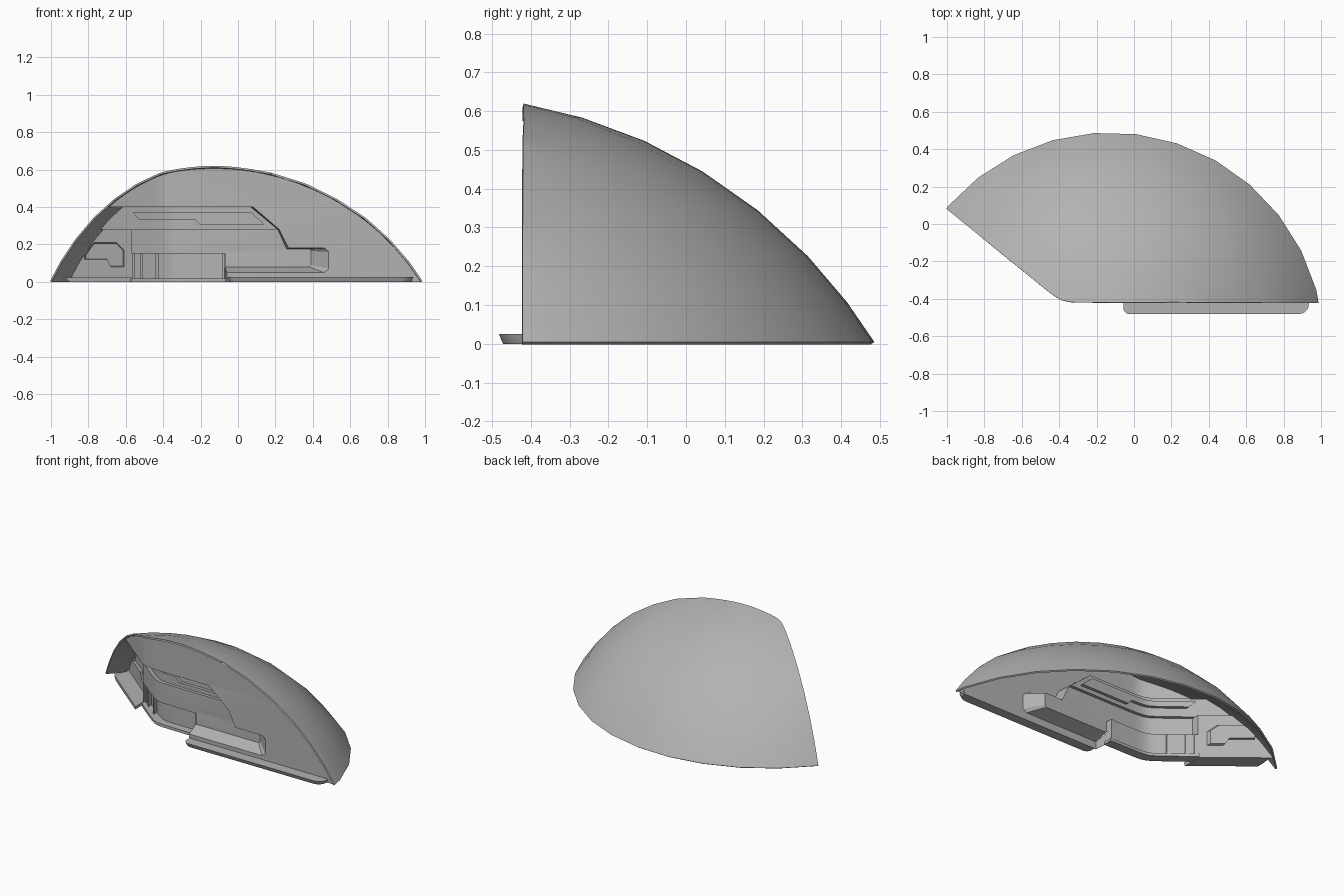
import bpy, bmesh, math
from mathutils import Vector
from mathutils.geometry import tessellate_polygon

if "Cube" in bpy.data.objects:
    bpy.data.objects.remove(bpy.data.objects["Cube"])

C = Vector((-0.13, -0.657, -0.709))   # dome sphere centre
R = 1.35
GREY = bpy.data.materials.new("grey")
GREY.diffuse_color = (0.45, 0.45, 0.45, 1)
GREY.use_nodes = True
GREY.node_tree.nodes["Principled BSDF"].inputs["Base Color"].default_value = GREY.diffuse_color


def bend(x, d):
    """y of the facade at front-view x, set back by depth d (flat front + slanted left)."""
    a, b = -0.42 + d, 0.08 - 0.817 * (x + 1) + 1.29 * d
    return (a + b + math.sqrt((a - b) ** 2 + 0.03 ** 2)) / 2 - 0.002


def dome_z(x, d):
    y = bend(x, d)
    return math.sqrt(max((R - .013) ** 2 - (x - C.x) ** 2 - (y - C.y) ** 2, 0)) + C.z


def left(z, d):
    """x where a wall at depth d meets the dome at height z, left side."""
    lo, hi = -1.0, -0.2
    for _ in range(30):
        m = (lo + hi) / 2
        lo, hi = (m, hi) if dome_z(m, d) < z else (lo, m)
    return lo


def finish(name, bm, thickness=0):
    me = bpy.data.meshes.new(name)
    bm.to_mesh(me)
    bm.free()
    me.materials.append(GREY)
    ob = bpy.data.objects.new(name, me)
    bpy.context.collection.objects.link(ob)
    for o in bpy.context.selected_objects:
        o.select_set(False)
    bpy.context.view_layer.objects.active = ob
    ob.select_set(True)
    if thickness:
        sol = ob.modifiers.new("thickness", 'SOLIDIFY')
        sol.thickness, sol.offset = thickness, -1
        bpy.ops.object.modifier_apply(modifier=sol.name)
    bpy.ops.object.shade_smooth_by_angle(angle=math.radians(25))


# Geometry is collected as (x, depth, z), then bent onto the facade plan.
def panel(bm, pts, d, holes=()):
    loops = [[Vector((x, z, 0)) for x, z in l] for l in [pts, *holes]]
    vs = [bm.verts.new((v.x, d, v.y)) for l in loops for v in l]
    for t in tessellate_polygon(loops):
        bm.faces.new([vs[i] for i in t])


def strip(bm, p, d0, q, d1, closed=False):
    n = len(p)
    for i in range(n if closed else n - 1):
        j = (i + 1) % n
        quad = [(p[i], d0), (p[j], d0), (q[j], d1), (q[i], d1)]
        bm.faces.new([bm.verts.new((c[0], d, c[1])) for c, d in quad])


def prism(bm, pts, d0, d1, back=None):
    back = back or pts
    panel(bm, pts, d0)
    panel(bm, back, d1)
    strip(bm, pts, d0, back, d1, True)


def rect(x0, x1, z0, z1):
    return [(x0, z0), (x1, z0), (x1, z1), (x0, z1)]


def shrink(pts, f=0.94):
    cx = sum(p[0] for p in pts) / len(pts)
    cz = sum(p[1] for p in pts) / len(pts)
    return [(cx + (x - cx) * f, cz + (z - cz) * f) for x, z in pts]


def bent(name, bm, solid=False):
    bmesh.ops.remove_doubles(bm, verts=bm.verts, dist=1e-4)
    for x in (-.5, -.46, -.43, -.41, -.39, -.37, -.35, -.33, -.3, -.26):
        bmesh.ops.bisect_plane(bm, geom=bm.verts[:] + bm.edges[:] + bm.faces[:],
                               plane_co=(x, 0, 0), plane_no=(1, 0, 0))
    for v in bm.verts:
        v.co.y = bend(v.co.x, v.co.y)
    bmesh.ops.recalc_face_normals(bm, faces=bm.faces)
    if not solid and sum(f.normal.y * f.calc_area() for f in bm.faces) > 0:
        bmesh.ops.reverse_faces(bm, faces=bm.faces)
    finish(name, bm)


# Dome shell: sphere cap cut by the front planes
bm = bmesh.new()
SEG = 32
rings = []
for deg in (10.2, 16.8, 24.1, 31.3, 38.7, 46.2, 52.8, 58.1):
    t = math.radians(deg)
    angles = [(i + .37) * math.tau / SEG for i in range(SEG)]
    rings.append([bm.verts.new(C + R * Vector((
        math.sin(t) * math.cos(a), math.sin(t) * math.sin(a), math.cos(t)))) for a in angles])
top = bm.verts.new(C + Vector((0, 0, R)))
for i in range(SEG):
    j = (i + 1) % SEG
    bm.faces.new((top, rings[0][i], rings[0][j]))
    for a, b in zip(rings, rings[1:]):
        bm.faces.new((a[i], b[i], b[j], a[j]))
cut_x = (-1.0, -.47, -.43, -.39, -.35, -.31, 1.0)
for x0, x1 in zip(cut_x, cut_x[1:]):
    p, q = Vector((x0, bend(x0, 0), 0)), Vector((x1, bend(x1, 0), 0))
    no = Vector((-(q - p).y, (q - p).x, 0)).normalized()
    bmesh.ops.bisect_plane(bm, geom=bm.verts[:] + bm.edges[:] + bm.faces[:],
                           plane_co=p, plane_no=no, clear_inner=True)
bmesh.ops.remove_doubles(bm, verts=bm.verts, dist=.004)
bmesh.ops.recalc_face_normals(bm, faces=bm.faces)
if sum(f.normal.z for f in bm.faces) < 0:
    bmesh.ops.reverse_faces(bm, faces=bm.faces)
finish("dome_shell", bm, thickness=0.01)

# Front wall with the stepped opening, and the opening's reveals
D0, DU, DM, DB = 0.008, 0.11, 0.09, 0.13
xl = left(.4, D0)
opening = [(xl, .4), (.08, .4), (.22, .28), (.27, .18), (.465, .18), (.485, .16),
           (.485, .07), (.46, .05), (-.06, .05), (-.06, 0)]
inner = [(left(.4, DU), .4), (.068, .4), (.212, .28), (.26, .175), (.38, .175), (.39, .165),
         (.39, .09), (.38, .08), (-.07, .08), (-.07, 0)]
xr = .972
arc = []
for i in range(41):
    x = xr + (xl - xr) * i / 40
    arc.append((x, max(dome_z(x, D0), .002)))
bm = bmesh.new()
panel(bm, [(xr, 0)] + arc[:-1] + opening, D0)
strip(bm, opening[:3], D0, inner[:3], DU)
strip(bm, opening[2:9], D0, inner[2:9], DM)
strip(bm, opening[8:], D0, inner[8:], DB)
bent("front_wall", bm)

# Upper band with window inset
window = [(-.56, .37), (.07, .37), (.14, .305), (-.2, .305), (-.23, .335), (-.53, .335)]
bm = bmesh.new()
panel(bm, inner[:3] + [(left(.28, DU), .28), (left(.34, DU), .34)], DU, [window])
strip(bm, window, DU, window, DU + .02, True)
panel(bm, window, DU + .02)
ledge = [(-.57, .28), (.212, .28)]
strip(bm, ledge, DU, ledge, DM)
bent("upper_window_band", bm)

# Middle wall and bay
bm = bmesh.new()
panel(bm, ledge + inner[3:9] + [(-.07, .15), (-.57, .15)], DM)
door = [(-.57, 0), (-.57, .15), (-.07, .15), (-.07, .08)]
strip(bm, door, DM, door, DB)
strip(bm, [(-.57, .15), (-.57, .28)], DM, [(-.57, .15), (-.57, .28)], DB)
panel(bm, rect(-.57, -.07, 0, .15), DB)
bent("middle_wall_and_bay", bm)

# Bay pillars and sill
bm = bmesh.new()
for x in (-.565, -.525, -.44, -.085):
    prism(bm, rect(x, x + .014, 0, .15), DM + .015, DB + .005)
bent("bay_pillars", bm, True)
bm = bmesh.new()
prism(bm, rect(-.57, -.06, 0, .018), DM - .01, DB + .01)
bent("bay_sill", bm, True)

# Left wall with hatch inset
hatch = [(-.82, .12), (-.82, .15), (-.77, .21), (-.65, .21), (-.61, .17), (-.61, .08),
         (-.68, .08), (-.7, .12)]
hatch_in = shrink(hatch)
bm = bmesh.new()
panel(bm, [(-.57, 0), (-.57, .28)] + [(left(z, DB), z) for z in (.28, .21, .14, .07, 0)],
      DB, [hatch])
strip(bm, hatch, DB, hatch_in, DB + .015, True)
panel(bm, hatch_in, DB + .015)
e = [(left(.28, DU), .28), (-.57, .28)]
strip(bm, e, DU, [(left(.28, DB), .28), (-.57, .28)], DB)
bent("left_wall", bm)

# Left step plate
bm = bmesh.new()
xb = left(.022, DB) + .005
prism(bm, [(-.9, 0), (-.575, 0), (-.57, .022), (-.925, .022)], .03, DB,
      [(xb, 0), (-.575, 0), (-.57, .022), (xb, .022)])
bent("left_step", bm, True)

# Right step plate, rounded ends and tapered underside
bm = bmesh.new()
levels = []
quarter = [k * math.pi / 10 for k in range(6)]
for z, t in ((0, .01), (.008, .006), (.025, 0)):
    x0, x1, y0, r0, r1 = -.057 + t, .935 - t, -.482 + t, .035, .055
    pts = [(x0, -.41)]
    pts += [(x0 + r0 * (1 - math.cos(a)), y0 + r0 * (1 - math.sin(a))) for a in quarter]
    pts += [(x1 - r1 * (1 - math.sin(a)), y0 + r1 * (1 - math.cos(a))) for a in quarter]
    pts += [(x1, -.41)]
    levels.append([bm.verts.new((x, y, z)) for x, y in pts])
for a, b in zip(levels, levels[1:]):
    for i in range(len(a)):
        j = (i + 1) % len(a)
        bm.faces.new((a[i], a[j], b[j], b[i]))
bm.faces.new(levels[0])
bm.faces.new(levels[-1])
bmesh.ops.recalc_face_normals(bm, faces=bm.faces)
finish("right_step", bm)
